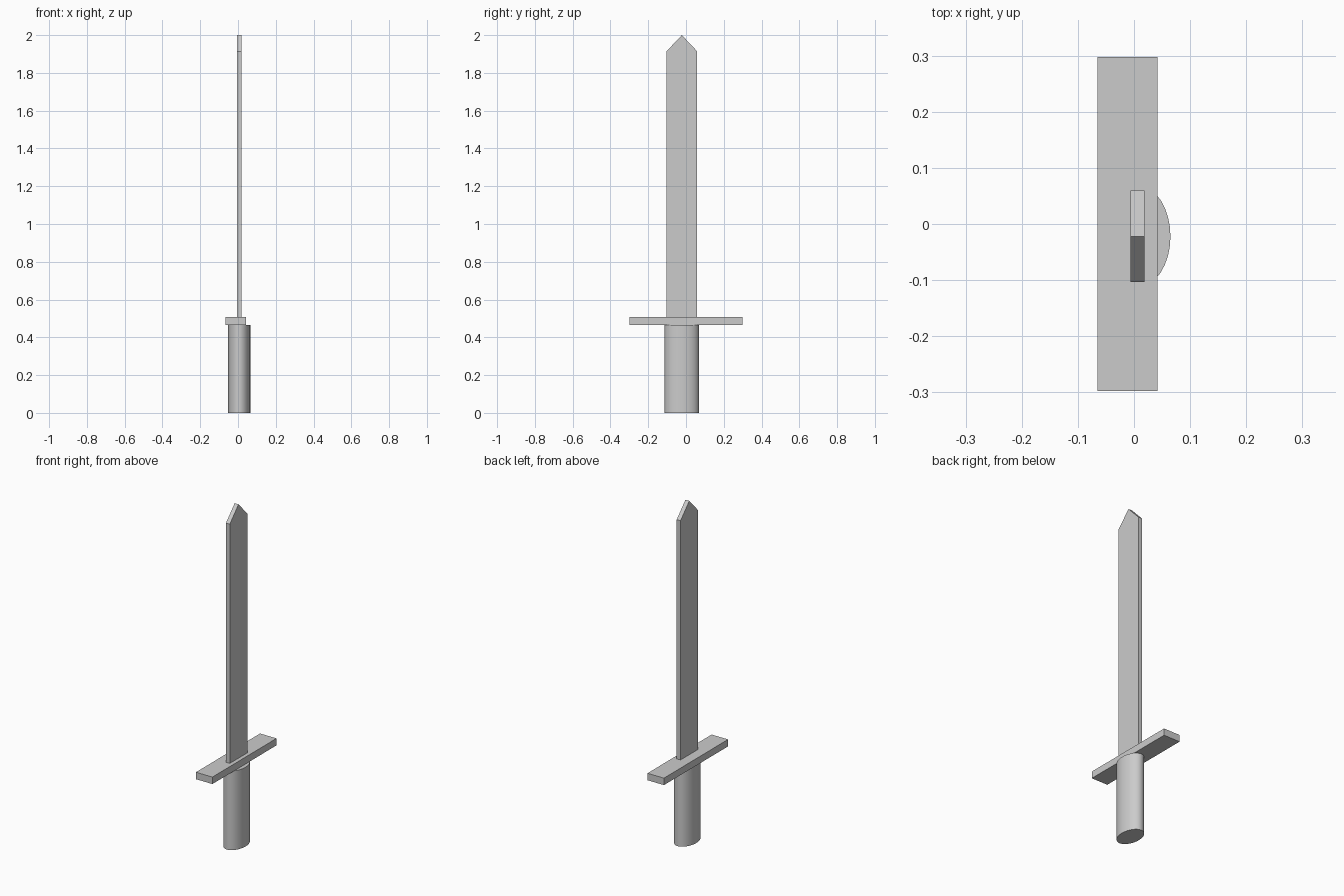
import bpy, bmesh

if "Cube" in bpy.data.objects:
    bpy.data.objects.remove(bpy.data.objects["Cube"])

CX, CY = 0.0065, -0.022  # axis shared by blade and handle
GUARD_Z0, GUARD_Z1 = 0.466, 0.507


def prism_x(name, profile, x0, x1):
    """Extrude a (y, z) profile along x."""
    bm = bmesh.new()
    face = bm.faces.new([bm.verts.new((x0, y, z)) for y, z in profile])
    ext = bmesh.ops.extrude_face_region(bm, geom=[face])
    verts = [v for v in ext["geom"] if isinstance(v, bmesh.types.BMVert)]
    bmesh.ops.translate(bm, verts=verts, vec=(x1 - x0, 0, 0))
    bmesh.ops.recalc_face_normals(bm, faces=bm.faces)
    mesh = bpy.data.meshes.new(name)
    bm.to_mesh(mesh)
    bm.free()
    obj = bpy.data.objects.new(name, mesh)
    bpy.context.collection.objects.link(obj)
    return obj


# Blade with a pointed tip
W = 0.0815
prism_x("blade", [(CY - W, GUARD_Z1), (CY + W, GUARD_Z1), (CY + W, 1.914),
                  (CY, 2.0), (CY - W, 1.914)], CX - 0.0125, CX + 0.0125)

# Cross guard
prism_x("guard", [(-0.298, GUARD_Z0), (0.298, GUARD_Z0),
                  (0.298, GUARD_Z1), (-0.298, GUARD_Z1)], -0.065, 0.042)

# Oval handle
bpy.ops.mesh.primitive_cylinder_add(vertices=32, radius=1, depth=GUARD_Z0,
                                    location=(CX, CY, GUARD_Z0 / 2))
handle = bpy.context.object
handle.name = "handle"
handle.scale = (0.0585, 0.0905, 1)
bpy.ops.object.transform_apply(location=False, rotation=False, scale=True)
bpy.ops.object.shade_smooth_by_angle()
